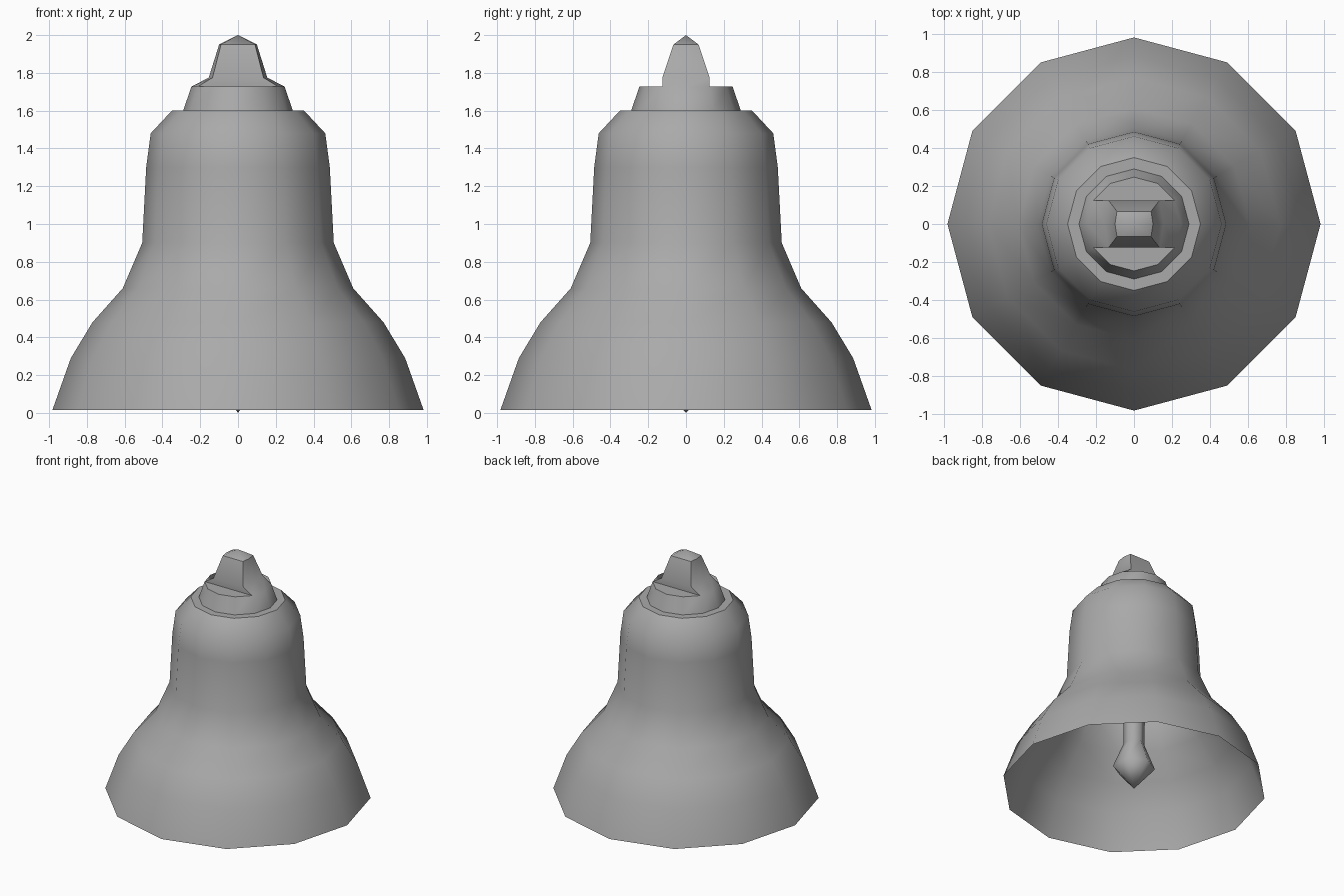
import bpy, bmesh
from math import sin, cos, pi, radians

cube = bpy.data.objects.get("Cube")
if cube:
    bpy.data.objects.remove(cube)

metal = bpy.data.materials.new("grey_metal")
metal.use_nodes = True
GREY = (0.4, 0.4, 0.4, 1)
metal.diffuse_color = GREY
metal.node_tree.nodes["Principled BSDF"].inputs["Base Color"].default_value = GREY


def ring(bm, r, z, sides, turn=0):
    return [bm.verts.new((r * cos(turn + 2 * pi * i / sides),
                          r * sin(turn + 2 * pi * i / sides), z)) for i in range(sides)]


def hexagon(bm, mid_x, corner_x, y, z):
    points = [(mid_x, 0), (corner_x, y), (-corner_x, y),
              (-mid_x, 0), (-corner_x, -y), (corner_x, -y)]
    return [bm.verts.new((px, py, z)) for px, py in points]


def skin(bm, loops):
    """Bridge a stack of equal rings."""
    for a, b in zip(loops, loops[1:]):
        for i in range(len(a)):
            j = (i + 1) % len(a)
            bm.faces.new((a[i], a[j], b[j], b[i]))


def point(bm, loop, co):
    """Close a ring with a pointed tip."""
    tip = bm.verts.new(co)
    for i in range(len(loop)):
        bm.faces.new((loop[i], loop[(i + 1) % len(loop)], tip))
    return tip


def shade(bm, angle):
    """Smooth faces, with sharp edges beyond the angle."""
    bm.normal_update()
    for f in bm.faces:
        f.smooth = True
    for e in bm.edges:
        e.smooth = e.is_boundary or e.calc_face_angle() < radians(angle)


def finish(bm, name):
    mesh = bpy.data.meshes.new(name)
    bm.to_mesh(mesh)
    bm.free()
    mesh.materials.append(metal)
    bpy.context.collection.objects.link(bpy.data.objects.new(name, mesh))


# Thin flared shell with a stepped crown
bm = bmesh.new()
shell = [(.983, .014), (.885, .29), (.77, .48), (.61, .66), (.507, .9),
         (.486, 1.3), (.462, 1.48), (.35, 1.6), (.29, 1.6), (.247, 1.727)]
loops = [ring(bm, r, z, 12) for r, z in shell]
skin(bm, loops)
crown = loops[-1]

# Flat ledges on the crown, front and back
bm.faces.new(crown[1:6])
bm.faces.new(crown[7:12])

# Hanger grown from the middle of the crown
foot = [crown[i] for i in (0, 1, 5, 6, 7, 11)]
knee = hexagon(bm, .155, .135, .125, 1.775)
neck = hexagon(bm, .1, .09, .067, 1.95)
skin(bm, [foot, knee, neck])
peak = point(bm, neck, (0, 0, 2))
shade(bm, 40)

# Hanger sides flow into the crown; its peak is smooth with a crisp rim
for e in bm.edges:
    z_low = min(v.co.z for v in e.verts)
    if peak in e.verts:
        e.smooth = True
    elif all(v in neck for v in e.verts):
        e.smooth = False
    elif z_low > 1.7 and all(abs(f.normal.x) > abs(f.normal.y) for f in e.link_faces):
        e.smooth = True
finish(bm, "bell_shell")

# Clapper: pointed bulb on a rod, built from the top down
bm = bmesh.new()
clapper = [(.1, 1.6), (.078, .38), (.158, .18)]
loops = [ring(bm, r, z, 6, pi / 6)[::-1] for r, z in clapper]
skin(bm, loops)
point(bm, loops[-1], (0, 0, 0))
shade(bm, 62)
finish(bm, "clapper")
